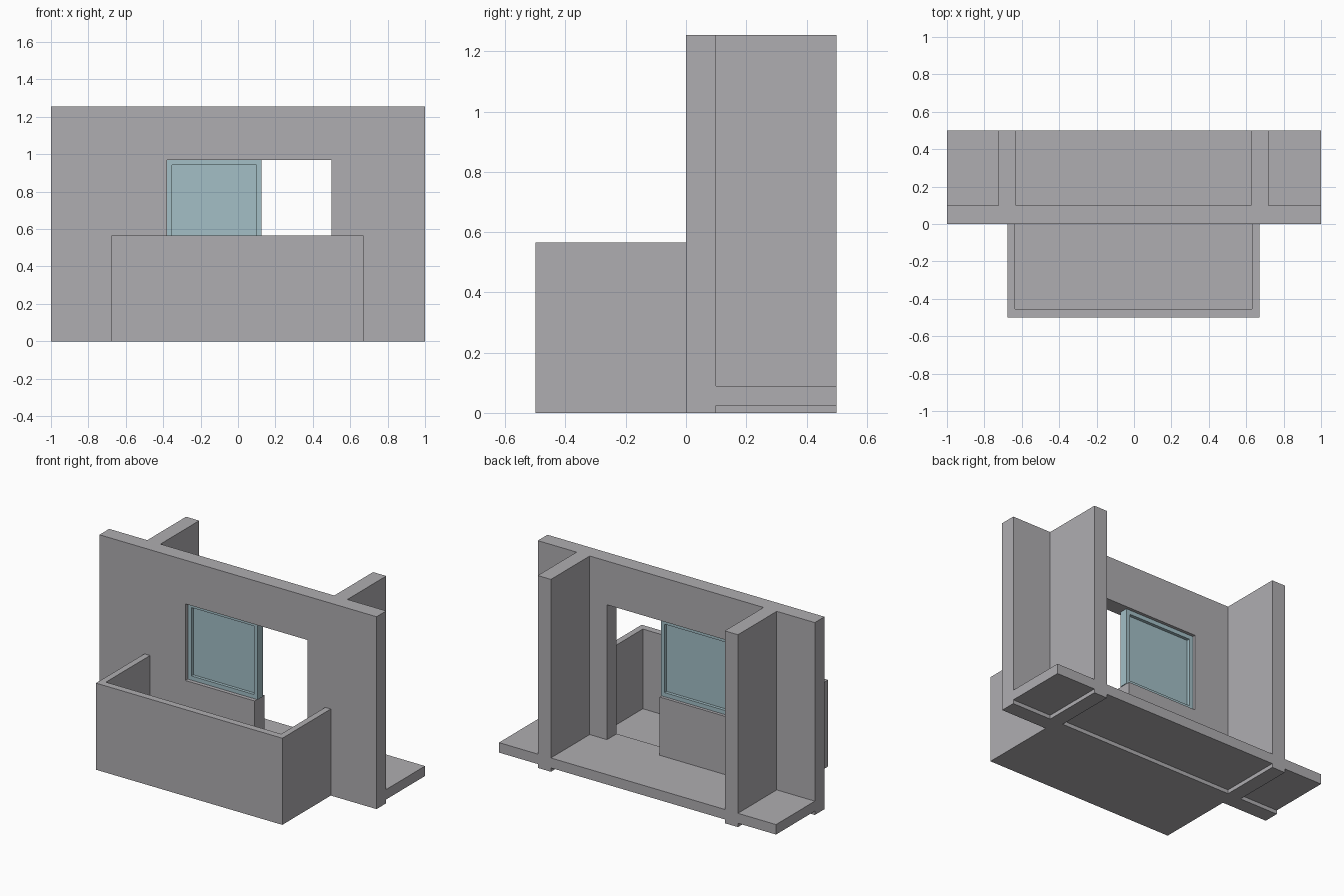
import bpy, bmesh

if "Cube" in bpy.data.objects:
    bpy.data.objects.remove(bpy.data.objects["Cube"])


def material(name, rgb):
    m = bpy.data.materials.new(name)
    m.diffuse_color = (*rgb, 1)
    m.use_nodes = True
    m.node_tree.nodes["Principled BSDF"].inputs["Base Color"].default_value = m.diffuse_color
    return m


concrete = material("concrete grey", (0.43, 0.42, 0.44))
glass_blue = material("glass blue", (0.366, 0.52, 0.565))


def prism(name, outline, axis, low, high, mat):
    """Extrude a 2D outline: axis 'z' uses (x, y) points, axis 'y' uses (x, z) points."""
    bm = bmesh.new()
    place = (lambda a, b: (a, b, low)) if axis == 'z' else (lambda a, b: (a, low, b))
    face = bm.faces.new([bm.verts.new(place(a, b)) for a, b in outline])
    top = bmesh.ops.extrude_face_region(bm, geom=[face])["geom"]
    shift = (0, 0, high - low) if axis == 'z' else (0, high - low, 0)
    bmesh.ops.translate(bm, vec=shift, verts=[v for v in top if isinstance(v, bmesh.types.BMVert)])
    bmesh.ops.recalc_face_normals(bm, faces=bm.faces)
    mesh = bpy.data.meshes.new(name)
    bm.to_mesh(mesh)
    bm.free()
    mesh.materials.append(mat)
    obj = bpy.data.objects.new(name, mesh)
    bpy.context.collection.objects.link(obj)
    return obj


def box(name, x0, x1, y0, y1, z0, z1, mat):
    return prism(name, [(x0, y0), (x1, y0), (x1, y1), (x0, y1)], 'z', z0, z1, mat)


def cut(obj, cutter):
    mod = obj.modifiers.new("opening", 'BOOLEAN')
    mod.operation = 'DIFFERENCE'
    mod.solver = 'EXACT'
    mod.object = cutter
    cutter.hide_render = True
    cutter.hide_set(True)


TOP, FLOOR = 1.255, 0.09

# Facade with one L-shaped opening for the window and the balcony door
facade = box("facade_wall", -1, 1, 0, 0.1, 0, TOP, concrete)
opening = prism("opening_cutter",
                [(-0.38, 0.47), (0.12, 0.47), (0.12, FLOOR), (0.5, FLOOR), (0.5, 0.97), (-0.38, 0.97)],
                'y', -0.1, 0.2, concrete)
cut(facade, opening)

# Cross walls
for side, x0, x1 in (("left", -0.725, -0.63), ("right", 0.625, 0.72)):
    box(f"cross_wall_{side}", x0, x1, 0.1, 0.5, 0, TOP, concrete)

# Floor slabs between and outside the cross walls
for part, x0, x1 in (("left", -1, -0.725), ("middle", -0.63, 0.625), ("right", 0.72, 1)):
    box(f"floor_slab_{part}", x0, x1, 0.1, 0.5, 0.025, FLOOR, concrete)

# Balcony: U-shaped parapet and its floor
prism("balcony_parapet",
      [(-0.675, 0), (-0.675, -0.5), (0.67, -0.5), (0.67, 0),
       (0.63, 0), (0.63, -0.455), (-0.635, -0.455), (-0.635, 0)],
      'z', 0, 0.565, concrete)
box("balcony_floor", -0.635, 0.63, -0.455, 0, 0, 0.045, concrete)

# Window: frame with a recessed pane
frame = box("window_frame", -0.38, 0.125, 0.025, 0.08, 0.47, 0.97, glass_blue)
hole = box("window_cutter", -0.353, 0.098, -0.1, 0.2, 0.497, 0.943, glass_blue)
cut(frame, hole)
box("window_pane", -0.353, 0.098, 0.045, 0.06, 0.497, 0.943, glass_blue)
